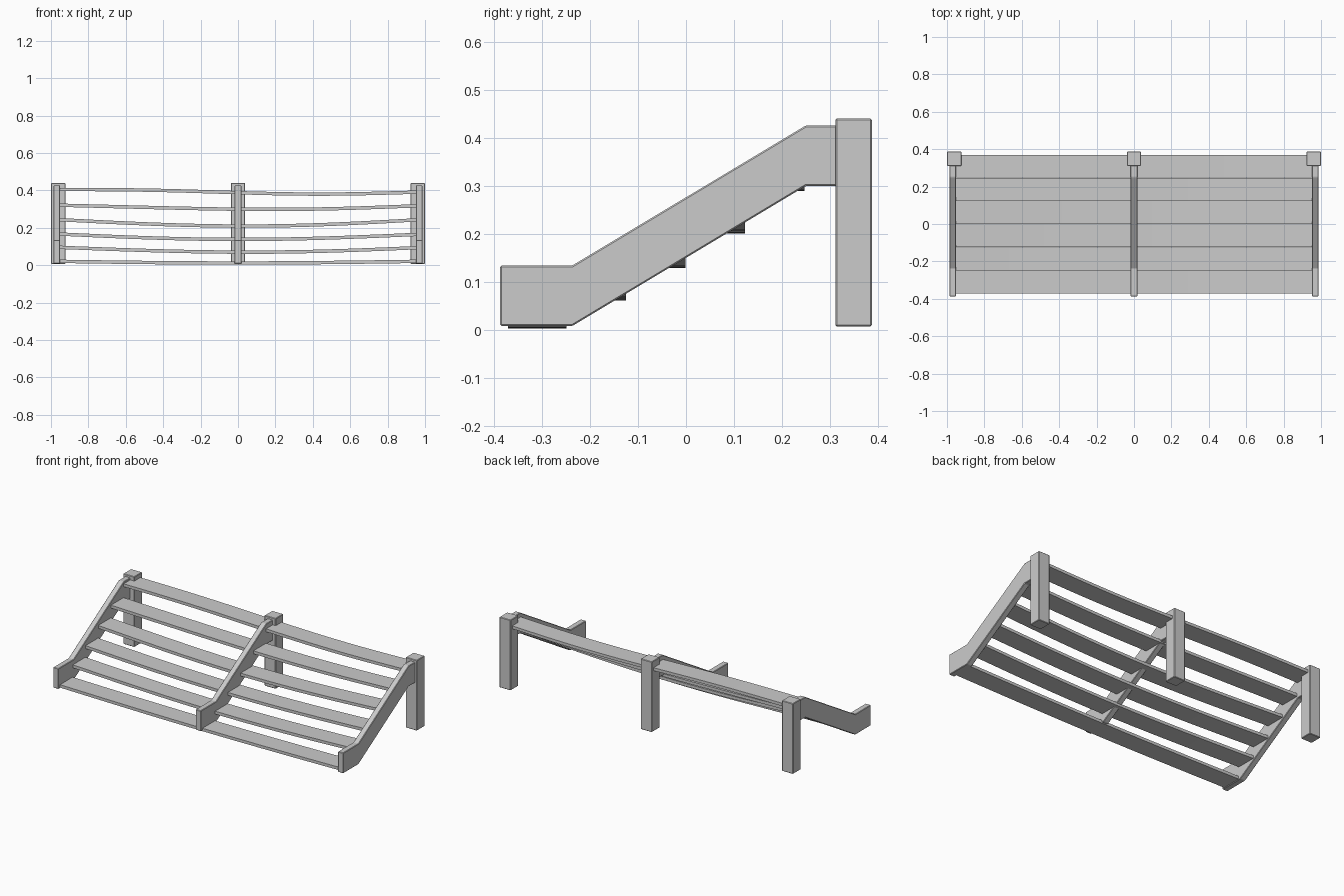
import bpy
from math import cos, sin, pi

if "Cube" in bpy.data.objects:
    bpy.data.objects.remove(bpy.data.objects["Cube"])


def make_object(name, verts, faces, bevel=0.0):
    mesh = bpy.data.meshes.new(name)
    mesh.from_pydata(verts, [], faces)
    obj = bpy.data.objects.new(name, mesh)
    bpy.context.collection.objects.link(obj)
    if bevel:
        mod = obj.modifiers.new("worn_edges", 'BEVEL')
        mod.width = bevel
        mod.segments = 1
        mod.limit_method = 'ANGLE'
    return obj


def extrude_x(name, profile, x, width, bevel):
    """Solid with a (y, z) profile, centred on x."""
    n = len(profile)
    verts = [(x + s * width / 2, y, z) for s in (-1, 1) for y, z in profile]
    faces = [tuple(reversed(range(n))), tuple(range(n, 2 * n))]
    faces += [(i, (i + 1) % n, n + (i + 1) % n, n + i) for i in range(n)]
    return make_object(name, verts, faces, bevel)


def plank(name, y0, y1, left, right, sag, wave, thick=0.018, half=0.96, segs=20):
    """Long board that sags and waves along x."""
    verts, faces = [], []
    for i in range(segs + 1):
        x = -half + 2 * half * i / segs
        z = (left + right) / 2 + (right - left) * x / (2 * half)
        z -= sag * cos(pi * x / (2 * half)) + wave * sin(pi * x / half)
        lo, hi = z - thick / 2, z + thick / 2
        verts += [(x, y0, lo), (x, y1, lo), (x, y1, hi), (x, y0, hi)]
    for i in range(segs):
        a = 4 * i
        faces += [(a + j, a + 4 + j, a + 4 + (j + 1) % 4, a + (j + 1) % 4)
                  for j in range(4)]
    e = 4 * segs
    faces += [(0, 1, 2, 3), (e + 3, e + 2, e + 1, e)]
    return make_object(name, verts, faces)


# Rear posts and sloping stringers
STRINGER = [(-0.387, 0.008), (-0.237, 0.008), (0.25, 0.30), (0.32, 0.30),
            (0.32, 0.426), (0.25, 0.426), (-0.237, 0.134), (-0.387, 0.134)]
POST = [(0.311, 0.007), (0.387, 0.007), (0.387, 0.44), (0.311, 0.44)]
for side, s in (("left", -1), ("middle", 0), ("right", 1)):
    extrude_x(side + "_post", POST, s * 0.961, 0.076, 0.003)
    extrude_x(side + "_stringer", STRINGER, s * 0.969, 0.036, 0.003)

# Sagging treads: height at left, at right, sag, wave
TREADS = [(0.021, 0.021, 0.009, 0.0),
          (0.096, 0.094, 0.025, 0.001),
          (0.167, 0.165, 0.028, 0.0),
          (0.244, 0.243, 0.034, 0.001),
          (0.321, 0.318, 0.020, 0.003),
          (0.405, 0.391, 0.010, 0.007)]
for i, shape in enumerate(TREADS):
    y0 = -0.371 + i * 0.1237
    plank(f"tread_{i + 1}", y0, y0 + 0.1225, *shape)
